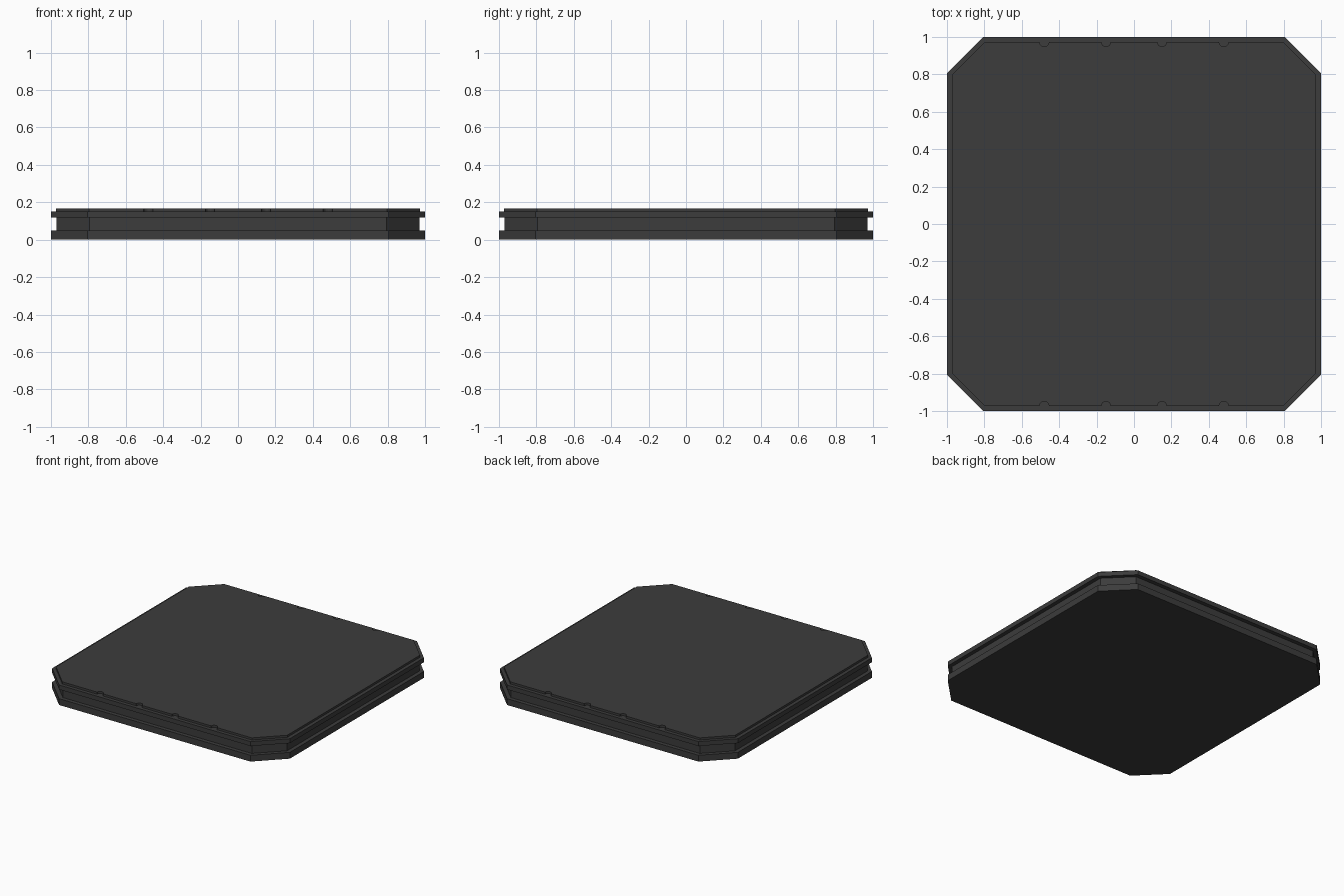
import bpy, bmesh, math

if "Cube" in bpy.data.objects:
    bpy.data.objects.remove(bpy.data.objects["Cube"])

NOTCHES = (-0.48, -0.15, 0.15, 0.48)
R = 0.025


def outline(half, cut, depth):
    """Chamfered square, with half-round notches of given depth in front and back edges."""
    front = [(-cut, -half)]
    for x in NOTCHES:
        for i in range(9):
            a = math.pi * i / 8
            front.append((x - R * math.cos(a), -half + depth * math.sin(a)))
    front.append((cut, -half))
    side = [(half, -cut), (half, cut)]
    pts = front + side
    return pts + [(-x, -y) for x, y in pts]


# Stacked rings: half size, chamfer start, notch depth, height
rings = [
    (1.00, 0.805, 0, 0.0),       # base slab
    (1.00, 0.805, 0, 0.048),
    (0.97, 0.795, 0, 0.048),     # recessed groove
    (0.97, 0.795, 0, 0.118),
    (1.00, 0.805, 0, 0.118),     # upper flange
    (1.00, 0.805, 0, 0.152),
    (0.973, 0.797, R, 0.152),    # notched top plate
    (0.973, 0.797, R, 0.168),
]

bm = bmesh.new()
loops = [[bm.verts.new((x, y, z)) for x, y in outline(h, c, d)] for h, c, d, z in rings]
for lo, hi in zip(loops, loops[1:]):
    n = len(lo)
    for i in range(n):
        j = (i + 1) % n
        bm.faces.new((lo[i], lo[j], hi[j], hi[i]))
bm.faces.new(loops[0][::-1])
bm.faces.new(loops[-1])

mesh = bpy.data.meshes.new("grooved_plate")
bm.to_mesh(mesh)
bm.free()
plate = bpy.data.objects.new("grooved_plate", mesh)
bpy.context.collection.objects.link(plate)

# Dark finish
mat = bpy.data.materials.new("dark_grey")
mat.diffuse_color = (0.045, 0.045, 0.045, 1)
mat.use_nodes = True
mat.node_tree.nodes["Principled BSDF"].inputs["Base Color"].default_value = mat.diffuse_color
mesh.materials.append(mat)
